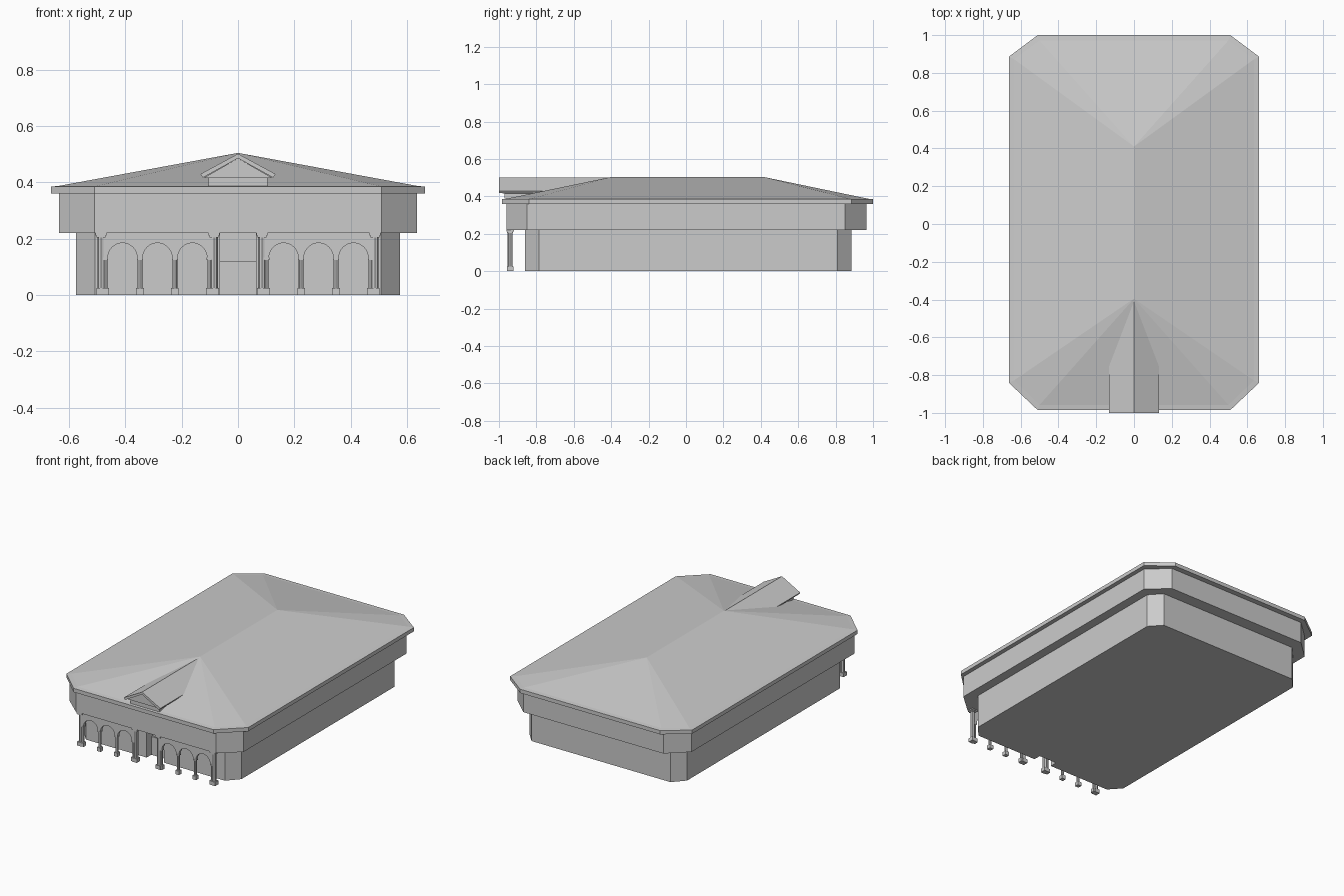
import bpy, bmesh, math

if "Cube" in bpy.data.objects:
    bpy.data.objects.remove(bpy.data.objects["Cube"])


def finish(name, bm):
    bmesh.ops.recalc_face_normals(bm, faces=bm.faces)
    me = bpy.data.meshes.new(name)
    bm.to_mesh(me)
    bm.free()
    ob = bpy.data.objects.new(name, me)
    bpy.context.collection.objects.link(ob)
    return ob


def loft(name, rings):
    """Closed solid through rings with equal point counts."""
    bm = bmesh.new()
    vs = [[bm.verts.new(p) for p in r] for r in rings]
    n = len(rings[0])
    for a, b in zip(vs, vs[1:]):
        for i in range(n):
            j = (i + 1) % n
            bm.faces.new((a[i], a[j], b[j], b[i]))
    bm.faces.new(vs[0])
    bm.faces.new(vs[-1])
    return finish(name, bm)


def octagon(x, xc, y0, y0c, y1c, y1):
    """Rectangle with cut corners, in plan."""
    return [(-xc, y0), (xc, y0), (x, y0c), (x, y1c),
            (xc, y1), (-xc, y1), (-x, y1c), (-x, y0c)]


def at(pts, z):
    return [(x, y, z) for x, y in pts]


def box(name, x, y, z0, z1, hx, hy):
    sq = [(x - hx, y - hy), (x + hx, y - hy), (x + hx, y + hy), (x - hx, y + hy)]
    return loft(name, [at(sq, z0), at(sq, z1)])


def column(name, x, y, parts):
    """parts: (sides, radius or half width, z0, z1)"""
    for label, sides, r, z0, z1 in parts:
        if sides == 4:
            box(f"{name}_{label}", x, y, z0, z1, r, r)
        else:
            c = [(x + r * math.cos(math.tau * i / sides),
                  y + r * math.sin(math.tau * i / sides)) for i in range(sides)]
            loft(f"{name}_{label}", [at(c, z0), at(c, z1)])


# Ground floor walls with a notch for the entrance
ground = octagon(0.575, 0.507, -0.86, -0.785, 0.81, 0.885)
notch = [(-0.064, -0.86), (-0.064, -0.80), (0.064, -0.80), (0.064, -0.86)]
ground = ground[:1] + notch + ground[1:]
loft("ground_floor_walls", [at(ground, 0), at(ground, 0.22)])
box("entrance_door", 0, -0.803, 0, 0.12, 0.064, 0.008)

# Overhanging upper band
upper = octagon(0.635, 0.51, -0.96, -0.85, 0.85, 0.965)
loft("upper_walls", [at(upper, 0.22), at(upper, 0.36)])

# Hipped roof with eave slab
eave = octagon(0.663, 0.51, -0.985, -0.84, 0.885, 1.0)
inner = octagon(0.635, 0.50, -0.958, -0.828, 0.872, 0.972)
bm = bmesh.new()
rings = [[bm.verts.new(p) for p in r] for r in (at(eave, 0.36), at(eave, 0.385), at(inner, 0.388))]
for a, b in zip(rings, rings[1:]):
    for i in range(8):
        j = (i + 1) % 8
        bm.faces.new((a[i], a[j], b[j], b[i]))
bm.faces.new(rings[0])
top = rings[2]
front = bm.verts.new((0, -0.395, 0.505))
back = bm.verts.new((0, 0.41, 0.505))
for i, j, apex in ((7, 0, front), (0, 1, front), (1, 2, front),
                   (3, 4, back), (4, 5, back), (5, 6, back)):
    bm.faces.new((top[i], top[j], apex))
bm.faces.new((top[2], top[3], back, front))
bm.faces.new((top[6], top[7], front, back))
finish("hipped_roof", bm)


# Front gable, each edge running back until it meets the roof slope
def gable_part(name, profile, y):
    def hit(z):
        return -0.955 + (z - 0.388) / 0.117 * 0.56
    loft(name, [[(x, y, z) for x, z in profile],
                [(x, hit(z), z) for x, z in profile]])


gable_part("gable_roof", [(-0.133, 0.43), (0, 0.502), (0.133, 0.43),
                          (0.125, 0.417), (0, 0.486), (-0.125, 0.417)], -1.0)
gable_part("gable_pediment", [(-0.122, 0.416), (0, 0.486), (0.122, 0.416)], -0.98)
gable_part("gable_base", [(-0.105, 0.388), (-0.105, 0.418),
                          (0.105, 0.418), (0.105, 0.388)], -0.97)

# Porch columns and arcade
PY = -0.94
for s in (-1, 1):
    side = "left" if s < 0 else "right"
    for k, x in enumerate((0.085, 0.486)):
        column(f"{side}_main_column_{k}", s * x, PY, (
            ("base", 4, 0.017, 0, 0.025), ("shaft", 8, 0.0135, 0.025, 0.205),
            ("neck", 4, 0.016, 0.205, 0.212), ("capital", 4, 0.02, 0.212, 0.22)))
    for k in range(4):
        column(f"{side}_arch_column_{k}", s * (0.1 + 0.124 * k), PY, (
            ("base", 4, 0.0135, 0, 0.025), ("shaft", 8, 0.009, 0.025, 0.125),
            ("capital", 4, 0.011, 0.125, 0.133)))
    # arcade panel outline: top edge, then the three arches
    outline = [(0.486, 0.133), (0.486, 0.22), (0.085, 0.22), (0.085, 0.133)]
    for k in range(3):
        cx = 0.162 + 0.124 * k
        outline += [(cx - 0.052 * math.cos(math.pi * i / 16),
                     0.133 + 0.052 * math.sin(math.pi * i / 16)) for i in range(17)]
    loft(f"{side}_arcade", [[(s * x, y, z) for x, z in outline]
                            for y in (PY - 0.01, PY + 0.01)])
